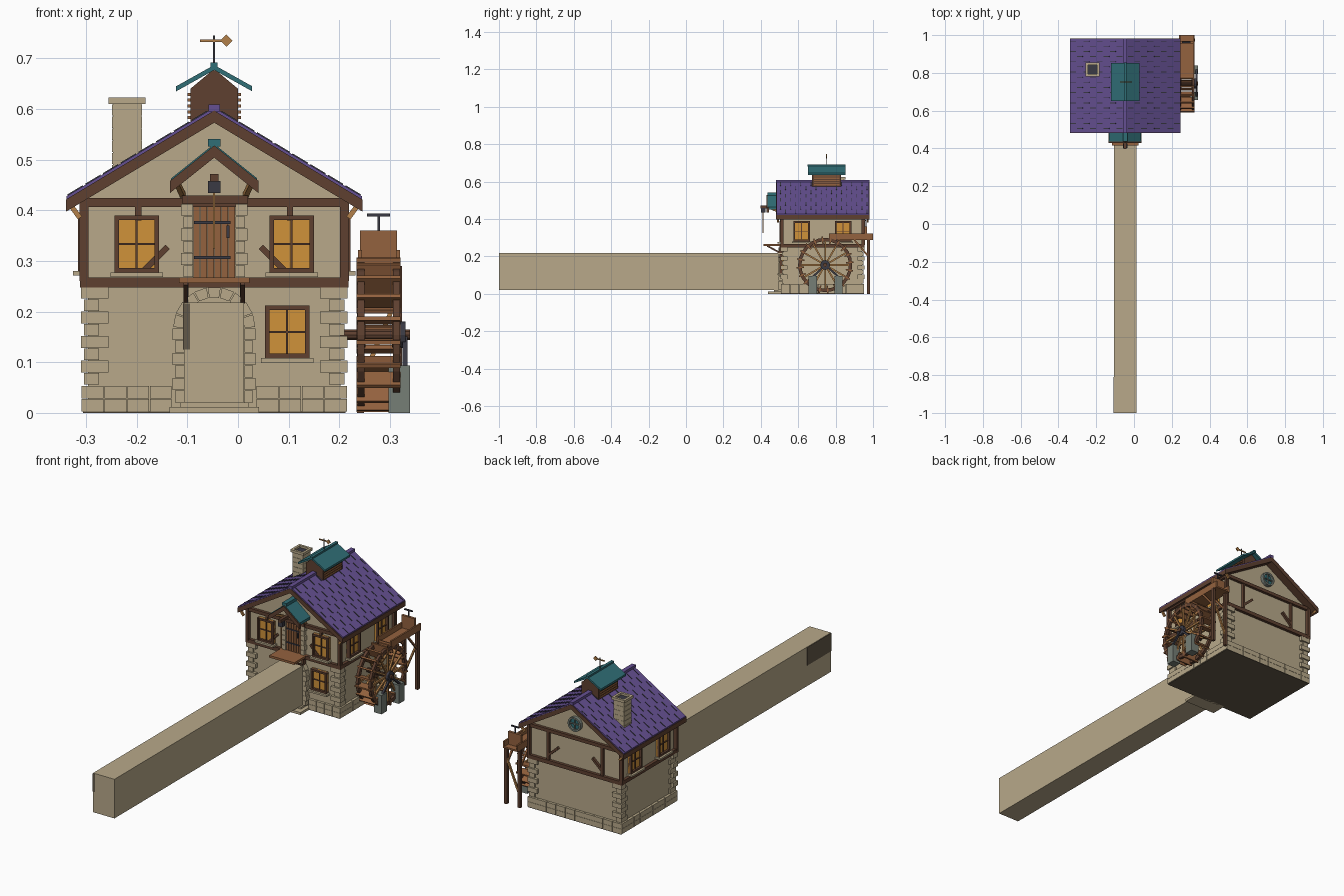
import bpy, bmesh, math
from mathutils import Vector

if "Cube" in bpy.data.objects:
    bpy.data.objects.remove(bpy.data.objects["Cube"])

CX = -0.047                      # house centre line
YF, YB, YM = 0.52, 0.94, 0.73    # front wall, back wall, middle
HW = 0.249                       # half width of the house


def material(name, r, g, b):
    m = bpy.data.materials.new(name)
    m.diffuse_color = [((c / 255 + 0.055) / 1.055) ** 2.4 for c in (r, g, b)] + [1]
    m.use_nodes = True
    m.node_tree.nodes["Principled BSDF"].inputs["Base Color"].default_value = m.diffuse_color
    return m


TAN = material("tan_stone", 184, 169, 138)
DARKSTONE = material("dark_stone", 98, 88, 72)
DARK = material("dark_timber", 94, 64, 48)
MID = material("brown_wood", 148, 98, 62)
LIGHT = material("light_wood", 178, 128, 74)
AMBER = material("amber_glass", 208, 146, 58)
PURPLE = material("purple_shingle", 101, 80, 146)
TEAL = material("teal_copper", 48, 110, 118)
IRON = material("iron", 58, 58, 68)
GREY = material("grey_stone", 118, 126, 118)
parts = {}


def hexa(name, mat, pts):
    """Six-sided solid from four lower and four upper points."""
    bm = parts.setdefault(name, (bmesh.new(), mat))[0]
    v = [bm.verts.new(p) for p in pts]
    for f in ((3, 2, 1, 0), (4, 5, 6, 7), (0, 1, 5, 4), (1, 2, 6, 5), (2, 3, 7, 6), (3, 0, 4, 7)):
        bm.faces.new([v[i] for i in f])


def box(name, mat, x0, x1, y0, y1, z0, z1):
    hexa(name, mat, [(x, y, z) for z in (z0, z1) for x, y in ((x0, y0), (x1, y0), (x1, y1), (x0, y1))])


def bar(name, mat, p, q, w, d):
    """Square-cut timber from p to q."""
    p, q = Vector(p), Vector(q)
    rot = (q - p).to_track_quat('Z', 'Y')
    a, b = rot @ Vector((w / 2, 0, 0)), rot @ Vector((0, d / 2, 0))
    hexa(name, mat, [e + s * a + t * b for e in (p, q) for s, t in ((-1, -1), (1, -1), (1, 1), (-1, 1))])


def ring(name, mat, c, axis, r0, r1, depth, n, a0=0.0, a1=2 * math.pi, gap=0.0):
    """Ring or arch of n blocks around the x or y axis."""
    step = (a1 - a0) / n
    for i in range(n):
        s, e = a0 + i * step + gap, a0 + (i + 1) * step - gap
        pts = []
        for d in (-depth / 2, depth / 2):
            for r, a in ((r0, s), (r1, s), (r1, e), (r0, e)):
                u, w = r * math.cos(a), r * math.sin(a)
                pts.append((c[0] + (u if axis == 'y' else d), c[1] + (d if axis == 'y' else u), c[2] + w))
        hexa(name, mat, pts)


def chevron(name, mat, peak, half, slope, t, y0, y1):
    """Pair of sloping roof slabs."""
    for s in (-1, 1):
        x, z = CX + s * half, peak - slope * half
        hexa(name, mat, [(px, y, pz) for y in (y0, y1)
                         for px, pz in ((CX, peak), (x, z), (x, z - t), (CX, peak - t))])


def wall_box(name, mat, side, u0, u1, d0, d1, z0, z1):
    """Box placed on a wall: u runs along the wall, d points outwards."""
    if side == 'front':
        box(name, mat, u0, u1, YF - d1, YF - d0, z0, z1)
    elif side == 'back':
        box(name, mat, u0, u1, YB + d0, YB + d1, z0, z1)
    else:
        s = 1 if side == 'right' else -1
        a, b = sorted((CX + s * (HW + d0), CX + s * (HW + d1)))
        box(name, mat, a, b, u0, u1, z0, z1)


def window(side, u, z0, z1, h=0.044):
    wall_box("window_glass", AMBER, side, u - h, u + h, 0, 0.008, z0, z1)
    for s in (-1, 1):
        a, b = sorted((u + s * h, u + s * (h - 0.009)))
        wall_box("window_frame", DARK, side, a, b, 0, 0.02, z0, z1)
    for z in (z0, z1 - 0.009):
        wall_box("window_frame", DARK, side, u - h, u + h, 0, 0.019, z, z + 0.009)
    wall_box("window_bar", DARK, side, u - 0.002, u + 0.002, 0, 0.013, z0, z1)
    zm = (z0 + z1) / 2
    wall_box("window_bar", DARK, side, u - h, u + h, 0, 0.013, zm - 0.002, zm + 0.002)
    wall_box("window_sill", TAN, side, u - h - 0.008, u + h + 0.008, 0, 0.03, z0 - 0.009, z0)


# House body with gables
for y0, y1 in ((YF, YB),):
    box("house_wall", TAN, CX - HW, CX + HW, y0, y1, 0.003, 0.425)
    for s in (-1, 1):
        hexa("gable_wall", TAN, [(x, y, z) for y in (y0, y1) for x, z in
             ((CX, 0.425), (CX + s * HW, 0.425), (CX + s * HW, 0.427), (CX, 0.577))])
box("house_floor", DARKSTONE, CX - HW - 0.01, CX + HW + 0.01, YF - 0.013, YB + 0.013, 0, 0.003)

# Foundation blocks in two courses
for row in range(2):
    z0 = 0.003 + row * 0.0255
    for side, a, b, n in (('front', -0.309, -0.13, 4), ('front', 0.036, 0.215, 4), ('back', -0.309, 0.215, 10),
                          ('left', 0.507, 0.953, 9), ('right', 0.507, 0.953, 9)):
        w = (b - a) / n
        for i in range(n):
            wall_box("foundation_block", TAN, side, a + i * w + 0.001, a + (i + 1) * w - 0.001, 0, 0.013,
                     z0, z0 + 0.0245)

# Corner stones of alternating length
for s in (-1, 1):
    for y, t in ((YF, -1), (YB, 1)):
        for i in range(8):
            lx, ly = (0.04, 0.022) if i % 2 else (0.022, 0.04)
            o = 0.014 if i % 2 else 0.008
            xs = sorted((CX + s * (HW + o), CX + s * (HW - lx)))
            ys = sorted((y + t * o, y - t * ly))
            box("corner_stone", TAN, *xs, *ys, 0.056 + i * 0.0242, 0.079 + i * 0.0242)

# Timber framing
for side, a, b in (('front', -0.312, 0.218), ('back', -0.312, 0.218), ('left', 0.505, 0.955), ('right', 0.505, 0.955)):
    wall_box("floor_beam", DARK, side, a, b, 0, 0.015, 0.248, 0.267)
    wall_box("eave_beam", DARK, side, a, b, 0, 0.014, 0.407, 0.424)
    for u in (a + 0.008, b - 0.008):
        wall_box("corner_post", DARK, side, u - 0.009, u + 0.009, 0, 0.0135, 0.26, 0.42)
for s in (-1, 1):
    u = CX + s * 0.15
    wall_box("short_post", DARK, 'front', u - 0.006, u + 0.006, 0, 0.012, 0.38, 0.41)
    wall_box("back_post", DARK, 'back', u - 0.006, u + 0.006, 0, 0.012, 0.26, 0.41)
    bar("front_brace", DARK, (CX + s * 0.092, YF - 0.006, 0.328), (CX + s * 0.14, YF - 0.006, 0.28), 0.012, 0.012)
    bar("back_brace", DARK, (CX + s * 0.15, YB + 0.006, 0.29), (CX + s * 0.095, YB + 0.006, 0.34), 0.012, 0.012)

# Windows
for s in (-1, 1):
    window('front', CX + s * 0.153, 0.277, 0.39)
    for u in (0.618, 0.84):
        window('left' if s < 0 else 'right', u, 0.28, 0.388)
window('front', 0.097, 0.108, 0.212)
ring("round_window_frame", GREY, (CX, YB + 0.008, 0.487), 'y', 0.027, 0.036, 0.02, 16)
ring("round_window_glass", TEAL, (CX, YB + 0.003, 0.487), 'y', 0.001, 0.028, 0.008, 16)
box("round_window_bar", GREY, CX - 0.002, CX + 0.002, YB, YB + 0.014, 0.46, 0.514)
box("round_window_bar", GREY, CX - 0.028, CX + 0.028, YB, YB + 0.014, 0.485, 0.489)

# Upper door with jambs, straps and lintel
for i in range(6):
    x = CX - 0.042 + i * 0.014
    box("door_plank", MID, x + 0.0007, x + 0.0133, YF - 0.01, YF, 0.267, 0.412)
for z in (0.307, 0.376):
    box("door_strap", IRON, CX - 0.04, CX + 0.032, YF - 0.014, YF, z - 0.003, z + 0.003)
box("door_handle", IRON, CX + 0.024, CX + 0.03, YF - 0.018, YF, 0.345, 0.37)
for s in (-1, 1):
    for i in range(6):
        xs = sorted((CX + s * 0.042, CX + s * (0.066 if i % 2 else 0.061)))
        box("door_jamb", TAN, *xs, YF - 0.017, YF, 0.268 + i * 0.0243, 0.291 + i * 0.0243)
box("door_lintel", DARK, CX - 0.064, CX + 0.067, YF - 0.022, YF, 0.413, 0.429)

# Landing with brackets
box("landing", MID, CX - 0.07, CX + 0.07, 0.415, YF, 0.256, 0.267)
for s in (-1, 1):
    x = CX + s * 0.056
    bar("landing_bracket", DARK, (x, 0.435, 0.256), (x, YF - 0.005, 0.212), 0.009, 0.009)
    box("landing_bracket", DARK, x - 0.005, x + 0.005, YF - 0.02, YF, 0.21, 0.256)

# Lower arch, steps and the long block running from it
ring("arch_stone", TAN, (CX, 0.51, 0.168), 'y', 0.06, 0.081, 0.03, 9, 0, math.pi, 0.015)
for s in (-1, 1):
    for i in range(6):
        xs = sorted((CX + s * 0.06, CX + s * (0.082 if i % 2 else 0.077)))
        box("arch_jamb", TAN, *xs, 0.495, 0.525, 0.021 + i * 0.0245, 0.0445 + i * 0.0245)
box("lower_step", TAN, CX - 0.088, CX + 0.088, 0.438, YF, 0, 0.012)
box("upper_step", TAN, CX - 0.068, CX + 0.068, 0.47, YF, 0.012, 0.021)
box("long_block", TAN, -0.107, 0.012, -1, 0.53, 0.021, 0.218)
box("end_patch", DARKSTONE, -0.1085, -0.095, -1.001, -0.81, 0.125, 0.216)

# Main roof: deck, shingles, ridge and shingle joints
chevron("roof_deck", DARK, 0.597, 0.293, 0.6, 0.024, 0.481, 0.982)
chevron("roof_shingles", PURPLE, 0.603, 0.292, 0.6, 0.008, 0.485, 0.979)
box("roof_ridge", PURPLE, CX - 0.011, CX + 0.011, 0.481, 0.982, 0.595, 0.609)
for s in (-1, 1):
    for i in range(8):
        d0, d1 = 0.014 + i * 0.035, 0.044 + i * 0.035
        for j in range(9):
            y = 0.505 + j * 0.0545 + (i % 2) * 0.027
            if y < 0.975:
                bar("shingle_joint", IRON, (CX + s * d0, y, 0.603 - 0.6 * d0),
                    (CX + s * d1, y, 0.603 - 0.6 * d1), 0.004, 0.004)
    for y in (0.492, 0.972):
        bar("eave_bracket", LIGHT, (CX + s * 0.285, y, 0.412), (CX + s * 0.265, y, 0.385), 0.01, 0.01)

# Door canopy with hoist
chevron("canopy_barge", DARK, 0.528, 0.087, 0.8, 0.024, 0.43, 0.443)
chevron("canopy_roof", TEAL, 0.531, 0.085, 0.8, 0.013, 0.436, 0.53)
box("canopy_ridge", TEAL, CX - 0.012, CX + 0.012, 0.436, 0.52, 0.526, 0.541)
for s in (-1, 1):
    bar("canopy_bracket", LIGHT, (CX + s * 0.076, 0.445, 0.46), (CX + s * 0.062, 0.515, 0.43), 0.01, 0.01)
box("hoist_beam", DARK, CX - 0.008, CX + 0.008, 0.397, YF, 0.457, 0.472)
box("hoist_pulley", IRON, CX - 0.012, CX + 0.012, 0.402, 0.425, 0.434, 0.458)
box("hoist_rope", LIGHT, CX - 0.002, CX + 0.002, 0.41, 0.414, 0.325, 0.436)

# Chimney
box("chimney_core", TAN, -0.247, -0.191, 0.79, 0.846, 0.44, 0.61)
for i in range(7):
    for a in (-0.249, -0.219):
        for b in (0.788, 0.818):
            box("chimney_block", TAN, a, a + 0.029, b, b + 0.029, 0.444 + i * 0.0238, 0.466 + i * 0.0238)
for a, b, c, d in ((-0.256, -0.244, 0.782, 0.854), (-0.195, -0.183, 0.782, 0.854),
                   (-0.244, -0.195, 0.782, 0.794), (-0.244, -0.195, 0.842, 0.854)):
    box("chimney_cap", TAN, a, b, c, d, 0.61, 0.623)
box("chimney_flue", IRON, -0.244, -0.195, 0.794, 0.842, 0.609, 0.613)

# Cupola with louvres and weather vane
box("cupola_body", DARK, CX - 0.047, CX + 0.047, 0.675, 0.83, 0.56, 0.641)
for i in range(5):
    z = 0.58 + i * 0.0115
    box("cupola_louvre", MID, CX - 0.053, CX + 0.053, 0.685, 0.82, z, z + 0.006)
for y in (0.675, 0.826):
    hexa("cupola_gable", DARK, [(x, yy, z) for yy in (y, y + 0.004) for x, z in
         ((CX - 0.047, 0.64), (CX + 0.047, 0.64), (CX + 0.004, 0.676), (CX - 0.004, 0.676))])
chevron("cupola_roof", TEAL, 0.687, 0.075, 0.56, 0.01, 0.652, 0.852)
box("cupola_ridge", TEAL, CX - 0.007, CX + 0.007, 0.65, 0.854, 0.68, 0.692)
box("vane_pole", IRON, CX - 0.002, CX + 0.002, 0.75, 0.754, 0.68, 0.745)
bar("vane_arm", LIGHT, (CX - 0.028, 0.752, 0.735), (CX + 0.025, 0.752, 0.735), 0.005, 0.005)
ring("vane_tip", LIGHT, (CX + 0.024, 0.752, 0.735), 'y', 0.0005, 0.012, 0.005, 4)

# Water wheel
WY, WZ = 0.744, 0.154
for x in (0.243, 0.313):
    ring("wheel_rim", DARK, (x, WY, WZ), 'x', 0.127, 0.145, 0.014, 24)
    ring("wheel_hub", DARK, (x, WY, WZ), 'x', 0.001, 0.025, 0.018, 12)
    for i in range(12):
        a = i * math.pi / 6
        c, s = math.cos(a), math.sin(a)
        bar("wheel_spoke", LIGHT, (x, WY + 0.02 * c, WZ + 0.02 * s), (x, WY + 0.13 * c, WZ + 0.13 * s), 0.009, 0.009)
for i in range(20):
    a = i * math.pi / 10 + 0.1
    c, s = math.cos(a), math.sin(a)
    pts = [(x, WY + r * c - t * s, WZ + r * s + t * c) for t in (-0.004, 0.004)
           for x, r in ((0.234, 0.113), (0.321, 0.113), (0.321, 0.153), (0.234, 0.153))]
    hexa("wheel_paddle", MID, pts)
ring("wheel_axle", DARK, (0.27, WY, WZ), 'x', 0.001, 0.011, 0.14, 10)
ring("axle_cap", IRON, (0.326, WY, WZ), 'x', 0.001, 0.026, 0.01, 12)
for y in (0.678, 0.816):
    box("wheel_pier", GREY, 0.297, 0.34, y - 0.022, y + 0.022, 0, 0.094)
    bar("axle_strut", IRON, (0.33, y, 0.09), (0.33, WY, WZ), 0.01, 0.01)

# Flume with posts and gate
box("flume_bed", MID, 0.237, 0.32, 0.765, 1.0, 0.288, 0.296)
for x in (0.237, 0.312):
    box("flume_side", MID, x, x + 0.008, 0.765, 1.0, 0.29, 0.322)
    box("flume_post", DARK, x - 0.002, x + 0.012, 0.967, 0.983, 0, 0.29)
    bar("flume_brace", MID, (x + 0.004, 0.975, 0.2), (x + 0.004, 0.9, 0.288), 0.009, 0.009)
bar("flume_cross_brace", LIGHT, (0.243, 0.975, 0.06), (0.315, 0.975, 0.23), 0.009, 0.009)
box("flume_gate", MID, 0.241, 0.314, 0.955, 0.968, 0.292, 0.36)
box("gate_rod", IRON, 0.275, 0.28, 0.959, 0.964, 0.36, 0.39)
box("gate_handle", IRON, 0.255, 0.3, 0.958, 0.965, 0.388, 0.394)

# Turn every part into an object
for name, (bm, mat) in parts.items():
    bmesh.ops.recalc_face_normals(bm, faces=bm.faces)
    mesh = bpy.data.meshes.new(name)
    bm.to_mesh(mesh)
    bm.free()
    mesh.materials.append(mat)
    bpy.context.collection.objects.link(bpy.data.objects.new(name, mesh))
